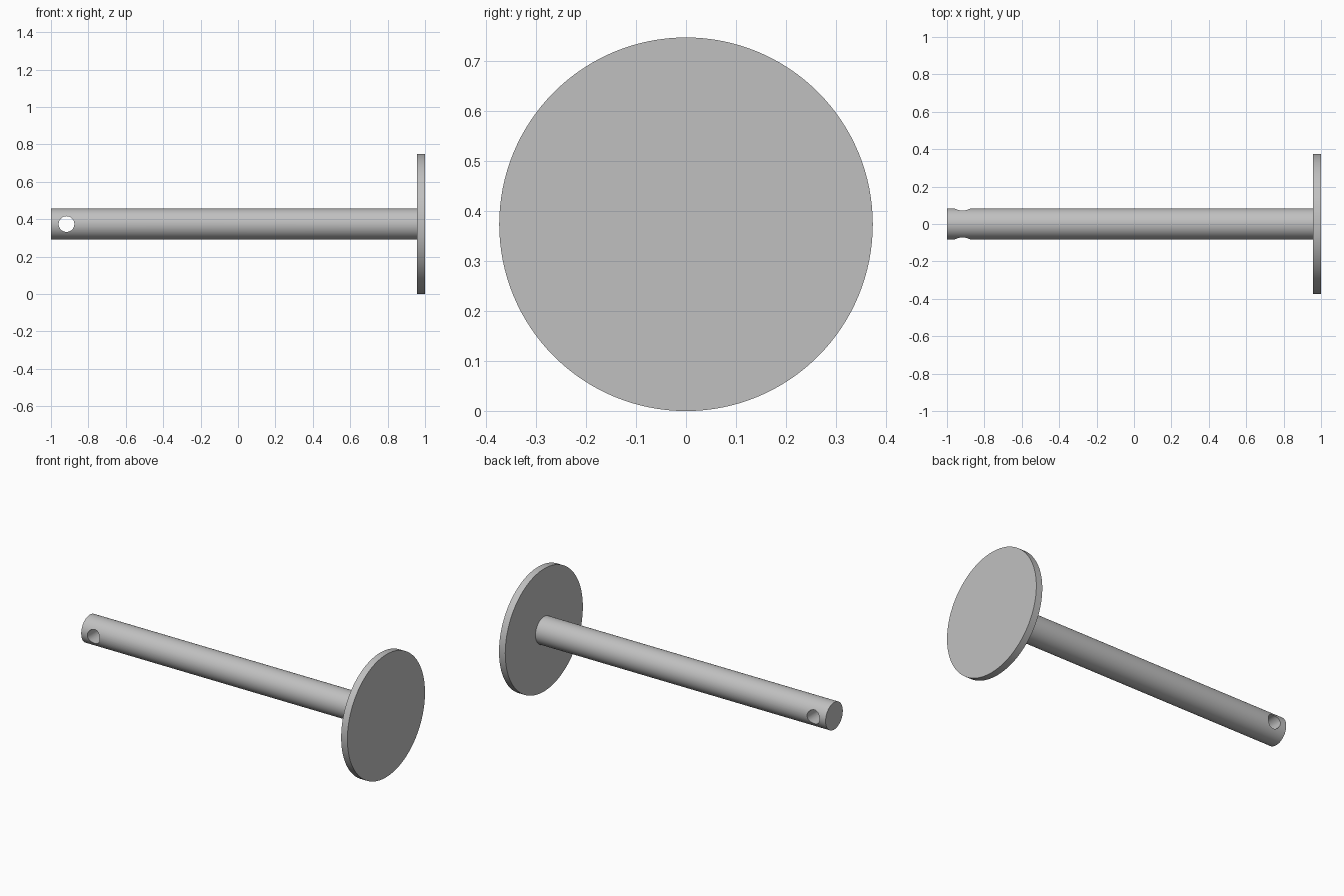
import bpy
from math import pi, radians

cube = bpy.data.objects.get("Cube")
if cube:
    bpy.data.objects.remove(cube, do_unlink=True)

AXIS_Z = 0.374        # height of the pin's centre line
HEAD_RADIUS = 0.374
HEAD_INNER = 0.958    # x of the head's inner face
ROD_RADIUS = 0.083

steel = bpy.data.materials.new("grey steel")
steel.use_nodes = True
colour = (0.53, 0.53, 0.53, 1)
steel.diffuse_color = colour
steel.node_tree.nodes["Principled BSDF"].inputs["Base Color"].default_value = colour


def cylinder(name, radius, length, x, rotation, sides=96):
    bpy.ops.mesh.primitive_cylinder_add(
        vertices=sides, radius=radius, depth=length,
        location=(x, 0, AXIS_Z), rotation=rotation)
    obj = bpy.context.object
    obj.name = name
    obj.data.materials.append(steel)
    bpy.ops.object.transform_apply(location=False, rotation=True, scale=True)
    return obj


def smooth(obj):
    bpy.ops.object.select_all(action="DESELECT")
    obj.select_set(True)
    bpy.context.view_layer.objects.active = obj
    bpy.ops.object.shade_smooth_by_angle(angle=radians(30))


along_x = (0, pi / 2, 0)
along_y = (pi / 2, 0, 0)

# Flat round head and long shank, meeting at the head's inner face
head = cylinder("head", HEAD_RADIUS, 1 - HEAD_INNER, (1 + HEAD_INNER) / 2, along_x, 128)
shank = cylinder("shank", ROD_RADIUS, 1 + HEAD_INNER, (HEAD_INNER - 1) / 2, along_x)

# Cross hole through the free end of the shank
drill = cylinder("hole_cutter", 0.042, 0.4, -0.917, along_y, 64)
cut = shank.modifiers.new("cross_hole", "BOOLEAN")
cut.operation = "DIFFERENCE"
cut.solver = "EXACT"
cut.object = drill
bpy.context.view_layer.objects.active = shank
bpy.ops.object.modifier_apply(modifier=cut.name)
bpy.data.objects.remove(drill, do_unlink=True)

for part in (head, shank):
    smooth(part)
